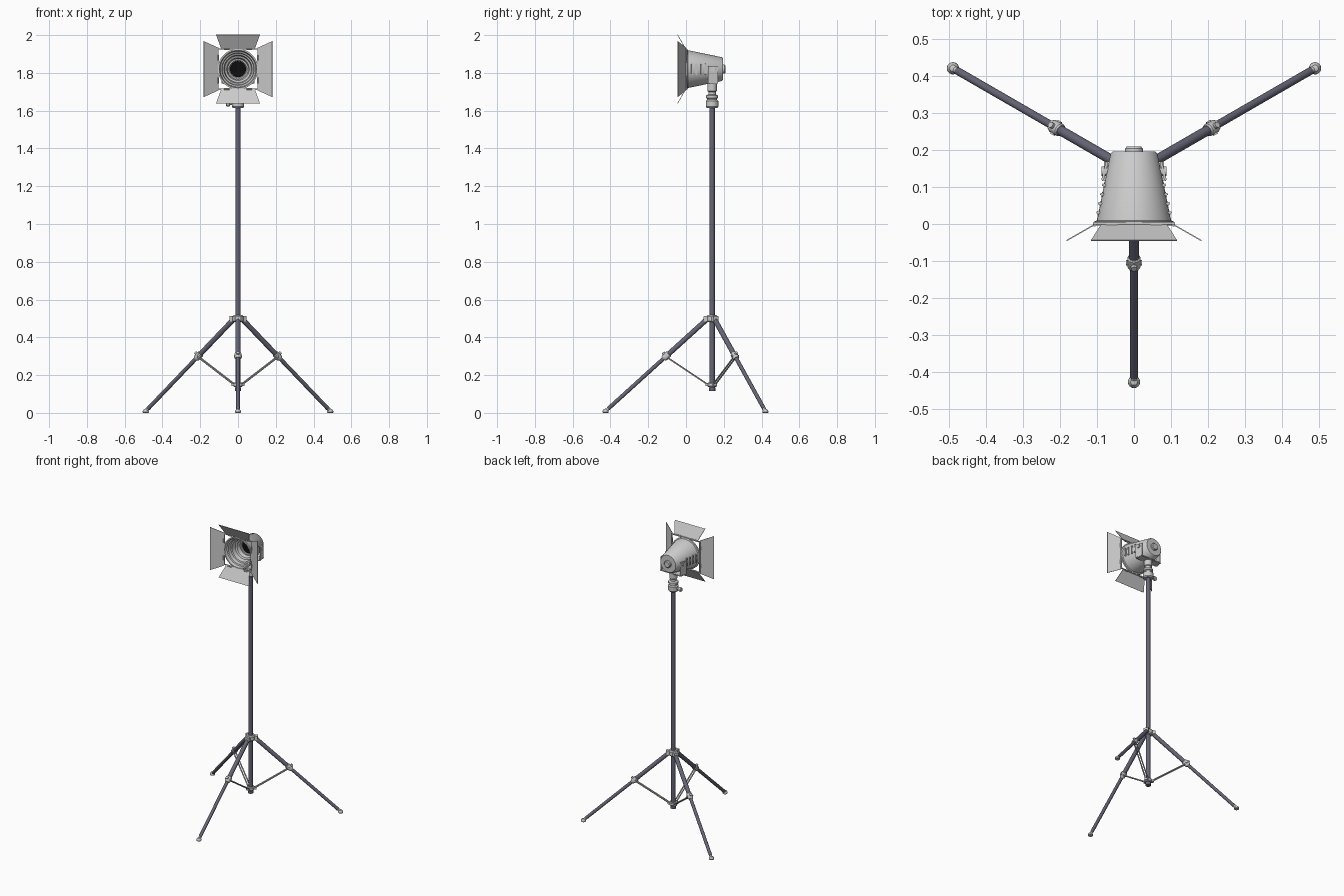
import bpy, bmesh, math
from mathutils import Vector, Matrix

if "Cube" in bpy.data.objects:
    bpy.data.objects.remove(bpy.data.objects["Cube"])

PY, LZ = 0.138, 1.82          # pole y position, lamp axis height


def mat(name, col):
    m = bpy.data.materials.new(name)
    m.diffuse_color = (*col, 1)
    m.use_nodes = True
    m.node_tree.nodes["Principled BSDF"].inputs["Base Color"].default_value = m.diffuse_color
    return m


DARK = mat("dark_tube", (0.13, 0.13, 0.18))
BLACK = mat("black_glass", (0.004, 0.004, 0.004))


def finish(name, bm, material=None, smooth=True):
    bmesh.ops.recalc_face_normals(bm, faces=bm.faces)
    me = bpy.data.meshes.new(name)
    bm.to_mesh(me)
    bm.free()
    ob = bpy.data.objects.new(name, me)
    bpy.context.collection.objects.link(ob)
    if material:
        me.materials.append(material)
    if smooth:
        bpy.ops.object.select_all(action='DESELECT')
        ob.select_set(True)
        bpy.context.view_layer.objects.active = ob
        bpy.ops.object.shade_smooth_by_angle(angle=math.radians(35))
    return ob


def lathe(name, prof, origin, axis, material=None, n=32):
    """Revolve (radius, distance) points about an axis through origin."""
    bm = bmesh.new()
    vs = [bm.verts.new((r, 0, h)) for r, h in prof]
    es = [bm.edges.new(p) for p in zip(vs, vs[1:])]
    bmesh.ops.spin(bm, geom=vs + es, cent=(0, 0, 0), axis=(0, 0, 1),
                   angle=2 * math.pi, steps=n, use_duplicate=False)
    bmesh.ops.remove_doubles(bm, verts=bm.verts, dist=1e-5)
    rot = Vector((0, 0, 1)).rotation_difference(Vector(axis)).to_matrix().to_4x4()
    bm.transform(Matrix.Translation(origin) @ rot)
    return finish(name, bm, material)


def rod(name, a, b, r, material=None, n=20):
    a, b = Vector(a), Vector(b)
    L = (b - a).length
    return lathe(name, [(0, 0), (r, 0), (r, L), (0, L)], a, (b - a) / L, material, n)


def box(name, center, size, rot=None, bevel=0.002):
    bm = bmesh.new()
    bmesh.ops.create_cube(bm, size=1)
    bm.transform(Matrix.Diagonal((*size, 1)))
    bmesh.ops.bevel(bm, geom=bm.edges[:], offset=bevel, segments=2, affect='EDGES')
    bm.transform(Matrix.Translation(center) @ (rot or Matrix.Identity(4)))
    return finish(name, bm)


# Central column and its collars
rod("pole", (0, PY, 0.12), (0, PY, 1.625), 0.0145, DARK, 28)
rod("pole_end_cap", (0, PY, 0.115), (0, PY, 0.135), 0.017, DARK)
lathe("upper_collar", [(0.014, 0.48), (0.024, 0.48), (0.029, 0.487), (0.029, 0.51),
                       (0.024, 0.517), (0.014, 0.517)], (0, PY, 0), (0, 0, 1))
lathe("lower_collar", [(0.014, 0.138), (0.022, 0.138), (0.025, 0.142), (0.025, 0.156),
                       (0.022, 0.16), (0.014, 0.16)], (0, PY, 0), (0, 0, 1))

# Three legs with clamps, braces and feet
for i, ang in enumerate((-90, 30, 150), 1):
    a = math.radians(ang)
    d, side = Vector((math.cos(a), math.sin(a), 0)), Vector((-math.sin(a), math.cos(a), 0))

    def P(r, z, s=0):
        return Vector((0, PY, z)) + d * r + side * s

    turn = Matrix.Rotation(a, 4, 'Z')
    top, foot = P(0.02, 0.502), P(0.55, 0.022)
    v = (foot - top).normalized()
    clamp = top + (foot - top) * 0.42
    rod(f"leg_upper_{i}", top, clamp, 0.0135, DARK)
    rod(f"leg_lower_{i}", clamp, foot, 0.0105, DARK)
    box(f"leg_hinge_{i}", P(0.03, 0.498), (0.03, 0.032, 0.028), turn)
    # clamp sleeve with crosswise pivot bolt
    lathe(f"leg_clamp_{i}", [(0.011, -0.02), (0.015, -0.02), (0.018, -0.016), (0.018, 0.012),
                             (0.014, 0.02), (0.011, 0.02)], clamp, v, n=20)
    rod(f"clamp_bolt_{i}", clamp - side * 0.021, clamp + side * 0.021, 0.007)
    lift = v.cross(side)
    lift *= 1 if lift.z > 0 else -1
    rod(f"clamp_knob_{i}", clamp, clamp + lift * 0.026, 0.008)
    # pair of braces to the lower collar
    under = clamp - lift * 0.012
    for s in (-1, 1):
        rod(f"brace_{i}_{s}", P(0.022, 0.15, 0.007 * s), under + side * 0.007 * s, 0.0042, None, 10)
    box(f"brace_lug_{i}", P(0.027, 0.149), (0.018, 0.022, 0.014), turn)
    # foot
    rod(f"leg_tip_{i}", foot - v * 0.025, foot + v * 0.008, 0.0085)
    lathe(f"foot_{i}", [(0, 0), (0.014, 0), (0.0165, 0.004), (0.0155, 0.011), (0.009, 0.02),
                        (0, 0.023)], P(0.564, 0), (0, 0, 1), n=24)

# Swivel head on top of the pole
lathe("swivel_head", [(0, 1.615), (0.028, 1.615), (0.033, 1.622), (0.033, 1.652), (0.026, 1.658),
                      (0.026, 1.664), (0.032, 1.668), (0.032, 1.68), (0.02, 1.686), (0.02, 1.7),
                      (0.025, 1.704), (0.025, 1.75), (0, 1.75)], (0, PY, 0), (0, 0, 1))
rod("swivel_screw", (0, PY, 1.637), (-0.05, PY, 1.637), 0.007)
lathe("swivel_knob", [(0, 0), (0.011, 0), (0.014, 0.004), (0.014, 0.018), (0.011, 0.022), (0, 0.022)],
      (-0.042, PY, 1.637), (-1, 0, 0))

# Yoke holding the lamp, its cheeks following the taper
box("yoke_base", (0, 0.142, 1.745), (0.162, 0.054, 0.007))
for s in (-1, 1):
    lean = Matrix.Rotation(s * math.radians(14), 4, 'Z')
    box(f"yoke_cheek_{s}", (s * 0.079, 0.142, 1.79), (0.007, 0.054, 0.094), lean)
    rod(f"yoke_pivot_{s}", (s * 0.07, 0.142, LZ), (s * 0.087, 0.142, LZ), 0.013)

# Lamp housing: tapered shell with stepped reflector inside
lathe("lamp_housing", [(0, 0.209), (0.019, 0.209), (0.0235, 0.204), (0.0245, 0.195), (0.058, 0.195),
                       (0.063, 0.19), (0.1, 0.01), (0.107, 0.007), (0.107, -0.004), (0.099, -0.004),
                       (0.094, 0.015), (0.086, 0.018), (0.083, 0.04), (0.075, 0.043), (0.07, 0.07),
                       (0.06, 0.075), (0.054, 0.1), (0.047, 0.1), (0.043, 0.104), (0.043, 0.14),
                       (0, 0.14)], (0, 0, LZ), (0, 1, 0), n=48)
rod("lens", (0, 0.11, LZ), (0, 0.138, LZ), 0.0425, BLACK, 40)

# Cooling louvres on both flanks
for s in (-1, 1):
    for k in range(4):
        y = 0.03 + 0.025 * k
        r = 0.1 - (y - 0.01) * 0.2055
        box(f"louvre_{s}_{k}", (s * r, y, LZ), (0.011, 0.014, 0.06),
            Matrix.Rotation(s * math.radians(12), 4, 'Z'), 0.004)

# Square door frame and four barn doors
for k in range(4):
    R = Matrix.Translation((0, 0, LZ)) @ Matrix.Rotation(k * math.pi / 2, 4, 'Y')
    box(f"door_frame_{k}", R @ Vector((0, 0.002, 0.106)), (0.22, 0.007, 0.007),
        Matrix.Rotation(k * math.pi / 2, 4, 'Y'), 0.001)
    inner, outer = (0.113, 0.148) if k % 2 else (0.088, 0.116)
    bm = bmesh.new()
    quad = [(-inner, -0.002, 0.104), (inner, -0.002, 0.104),
            (outer, -0.046, 0.181), (-outer, -0.046, 0.181)]
    f = bm.faces.new([bm.verts.new(R @ Vector(p)) for p in quad])
    n = Vector(f.normal) if f.normal.length else None
    bm.normal_update()
    ex = bmesh.ops.extrude_face_region(bm, geom=[f])
    off = f.normal * 0.003
    bmesh.ops.translate(bm, vec=off, verts=[g for g in ex["geom"] if isinstance(g, bmesh.types.BMVert)])
    finish(f"barn_door_{k}", bm, None, False)
    for s in (-1, 1):
        rod(f"door_hinge_{k}_{s}", R @ Vector((s * 0.045, -0.002, 0.106)),
            R @ Vector((s * 0.075, -0.002, 0.106)), 0.005, None, 12)
